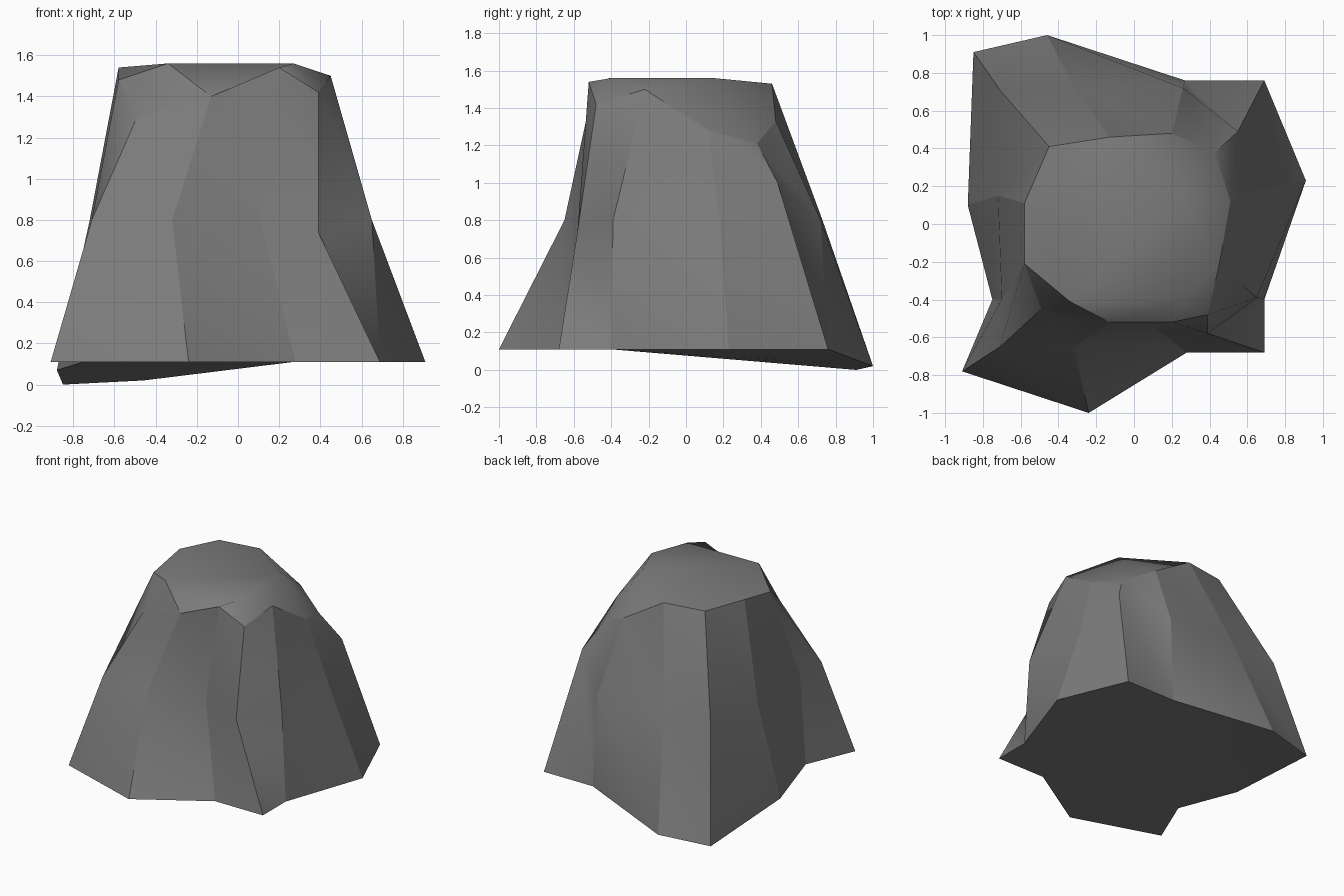
import bpy
import bmesh

# Remove the default object
default_cube = bpy.data.objects.get("Cube")
if default_cube:
    bpy.data.objects.remove(default_cube, do_unlink=True)

# Single stone colour
stone = bpy.data.materials.new("stone grey")
stone_colour = (0.2, 0.2, 0.2, 1)
stone.diffuse_color = stone_colour
stone.use_nodes = True
shader = next(n for n in stone.node_tree.nodes if n.type == 'BSDF_PRINCIPLED')
shader.inputs["Base Color"].default_value = stone_colour
shader.inputs["Roughness"].default_value = 0.9

# Outlines run counter-clockwise, starting at the front right corner (-x, -y)
foot_outline = [(-.91, -.78), (-.24, -1), (.28, -.68), (.69, -.68),
                (.69, -.4), (.91, .23), (.69, .76), (.27, .76),
                (-.46, 1), (-.85, .91), (-.88, .1), (-.75, -.4)]
waist_outline = [(-.71, -.65), (-.32, -.65), (.11, -.55), (.39, -.58),
                 (.65, -.39), (.65, .18), (.55, .49), (.26, .72),
                 (-.32, .73), (-.71, .71), (-.72, .15), (-.7, -.4)]
rim_outline = [(-.49, -.45), (-.13, -.52), (.2, -.52), (.39, -.48),
               (.45, -.22), (.51, .12), (.43, .38), (.2, .48),
               (-.13, .46), (-.45, .41), (-.58, .11), (-.58, -.21)]
crown_outline = [(-.34, -.41), (.27, -.4), (.27, .15), (-.3, .15)]

# Uneven heights: the foot dips at the back, the waist is nearly level
foot_heights = {8: .02, 9: 0, 10: .07}
waist_heights = {3: .74, 6: 1}
rim_heights = dict(enumerate([1.3, 1.4, 1.54, 1.42, 1.5, 1.28,
                              1.21, 1.33, 1.53, 1.53, 1.54, 1.48]))

rock_mesh = bpy.data.meshes.new("rock")
bm = bmesh.new()


def add_ring(outline, level, heights=None):
    """Add one ring of corners, with individual heights where given."""
    heights = heights or {}
    return [bm.verts.new((x, y, heights.get(i, level)))
            for i, (x, y) in enumerate(outline)]


def bridge(lower, upper):
    """Join two rings with pairs of triangles and crease the flutes."""
    count = len(lower)
    for i in range(count):
        j = (i + 1) % count
        bm.faces.new((lower[i], lower[j], upper[i]))
        bm.faces.new((lower[j], upper[j], upper[i]))
    for start, end in zip(lower, upper):
        crease(start, end)


def crease(start, end):
    """Keep the edge between two corners crisp."""
    bm.edges.get((start, end)).smooth = False


def crease_ring(ring):
    for i, corner in enumerate(ring):
        crease(ring[i - 1], corner)


foot = add_ring(foot_outline, .11, foot_heights)
waist = add_ring(waist_outline, .8, waist_heights)
rim = add_ring(rim_outline, 1.5, rim_heights)
crown = add_ring(crown_outline, 1.56)

# Fluted sides
bridge(foot, waist)
bridge(waist, rim)

# Underside, folded where the back part dips
bm.faces.new(foot[:8] + foot[11:])
bm.faces.new(foot[7:])

# Crown: flat centre, then sloping faces from each crown corner to the rim
bm.faces.new(crown)
fans = [(11, 0, 1), (2, 3, 4), (5, 6, 7, 8), (9, 10)]
for corner, fan in zip(crown, fans):
    for a, b in zip(fan, fan[1:]):
        bm.faces.new((rim[a], rim[b], corner))
for i, fan in enumerate(fans):
    following = (i + 1) % len(fans)
    bm.faces.new((rim[fan[-1]], rim[fans[following][0]],
                  crown[following], crown[i]))

# Soft crown and flutes with crisp borders and a chipped front corner
for face in bm.faces:
    face.smooth = True
crease_ring(foot)
crease_ring(rim)
crease(rim[11], crown[0])
crease(rim[1], crown[0])

bmesh.ops.recalc_face_normals(bm, faces=bm.faces)
bm.to_mesh(rock_mesh)
bm.free()

# Finished rock
rock = bpy.data.objects.new("rock", rock_mesh)
rock_mesh.materials.append(stone)
bpy.context.collection.objects.link(rock)
